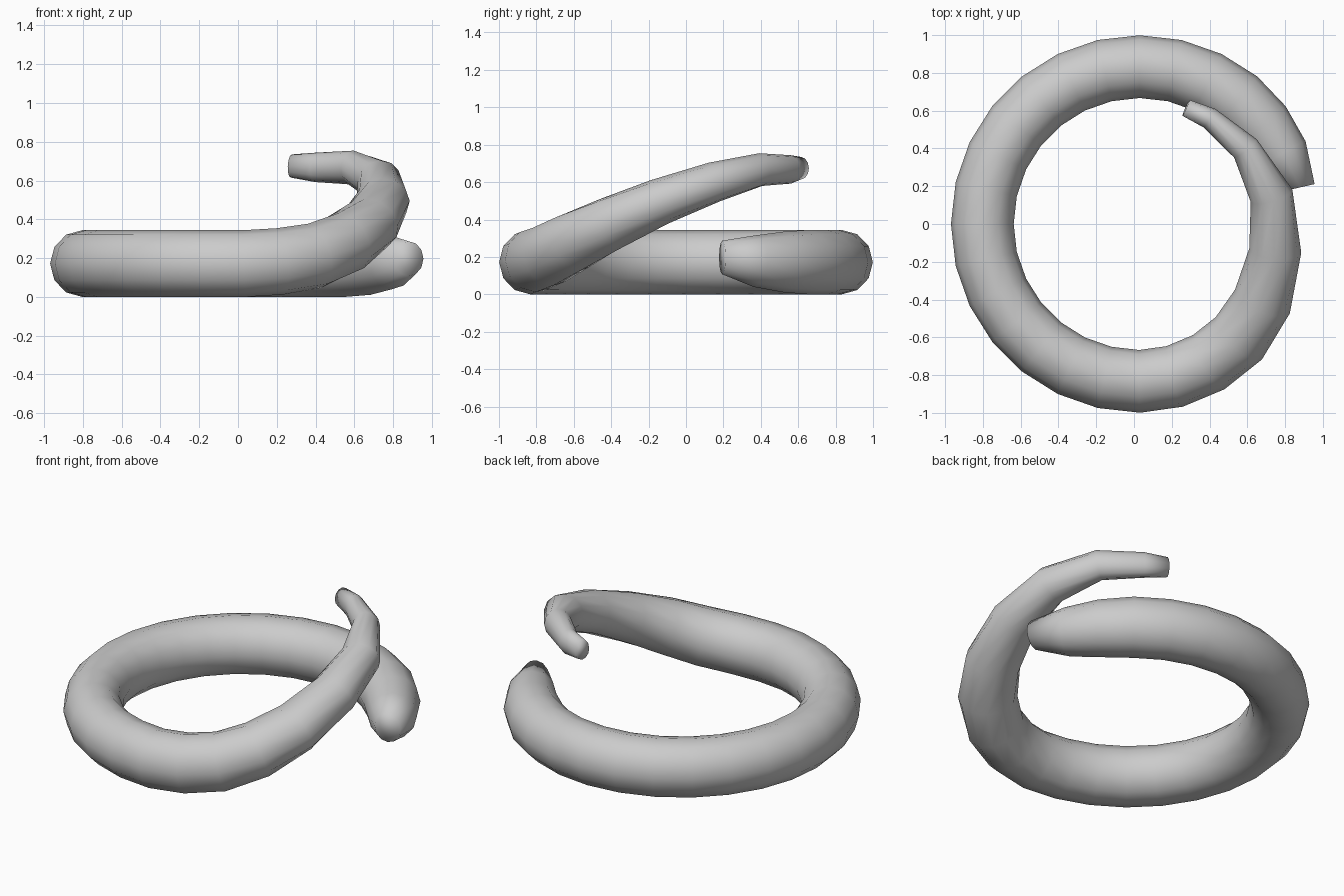
import bpy, bmesh, math
from mathutils import Vector

if "Cube" in bpy.data.objects:
    bpy.data.objects.remove(bpy.data.objects["Cube"])

SIDES = 12
STEP = 2 * math.pi / 28
CX, R, Z = 0.03, 0.833, 0.172

# Path stations: (centre, half width, half height)
stations = []

# Tapered start and flat ring, on a regular 28-step circle
start = {1: (0.872, 0.197, 0.078, 0.090), 2: (0.845, 0.178, 0.137, 0.138),
         3: (0.835, 0.173, 0.158, 0.162)}
for k in range(1, 22):
    r, z, w, h = start.get(k, (R, Z, 0.166, 0.172))
    a = k * STEP
    stations.append((Vector((CX + r * math.cos(a), r * math.sin(a), z)), w, h))

# Rising, thinning end
for x, y, z, w, h in [
        (0.215, -0.807, 0.183, 0.166, 0.172), (0.395, -0.732, 0.212, 0.166, 0.170),
        (0.555, -0.605, 0.28, 0.166, 0.162), (0.68, -0.41, 0.375, 0.158, 0.145),
        (0.748, -0.14, 0.495, 0.138, 0.125), (0.728, 0.15, 0.60, 0.115, 0.108),
        (0.59, 0.40, 0.667, 0.077, 0.088), (0.40, 0.56, 0.668, 0.058, 0.076),
        (0.275, 0.615, 0.675, 0.046, 0.060)]:
    stations.append((Vector((x, y, z)), w, h))


def tangent(i):
    """Path direction; the first station follows the circle exactly."""
    if i == 0:
        return Vector((-math.sin(STEP), math.cos(STEP), 0))
    a = stations[i - 1][0]
    b = stations[min(i + 1, len(stations) - 1)][0]
    d1 = (stations[i][0] - a).normalized()
    d2 = (b - stations[i][0]).normalized() if b != stations[i][0] else d1
    return (d1 + d2).normalized()


# Sweep a 12-sided section along the path
bm = bmesh.new()
rings = []
for i, (c, w, h) in enumerate(stations):
    t = tangent(i)
    side = Vector((0, 0, 1)).cross(t).normalized()
    up = t.cross(side)
    ring = []
    for j in range(SIDES):
        a = 2 * math.pi * j / SIDES
        ring.append(bm.verts.new(c + side * (w * math.cos(a)) + up * (h * math.sin(a))))
    rings.append(ring)
for a, b in zip(rings, rings[1:]):
    for j in range(SIDES):
        n = (j + 1) % SIDES
        bm.faces.new((a[j], a[n], b[n], b[j]))
bm.faces.new(rings[0])
bm.faces.new(rings[-1])
bmesh.ops.recalc_face_normals(bm, faces=bm.faces[:])
for f in bm.faces:
    f.smooth = True

mesh = bpy.data.meshes.new("coiled_tube")
bm.to_mesh(mesh)
bm.free()
obj = bpy.data.objects.new("coiled_tube", mesh)
bpy.context.collection.objects.link(obj)
